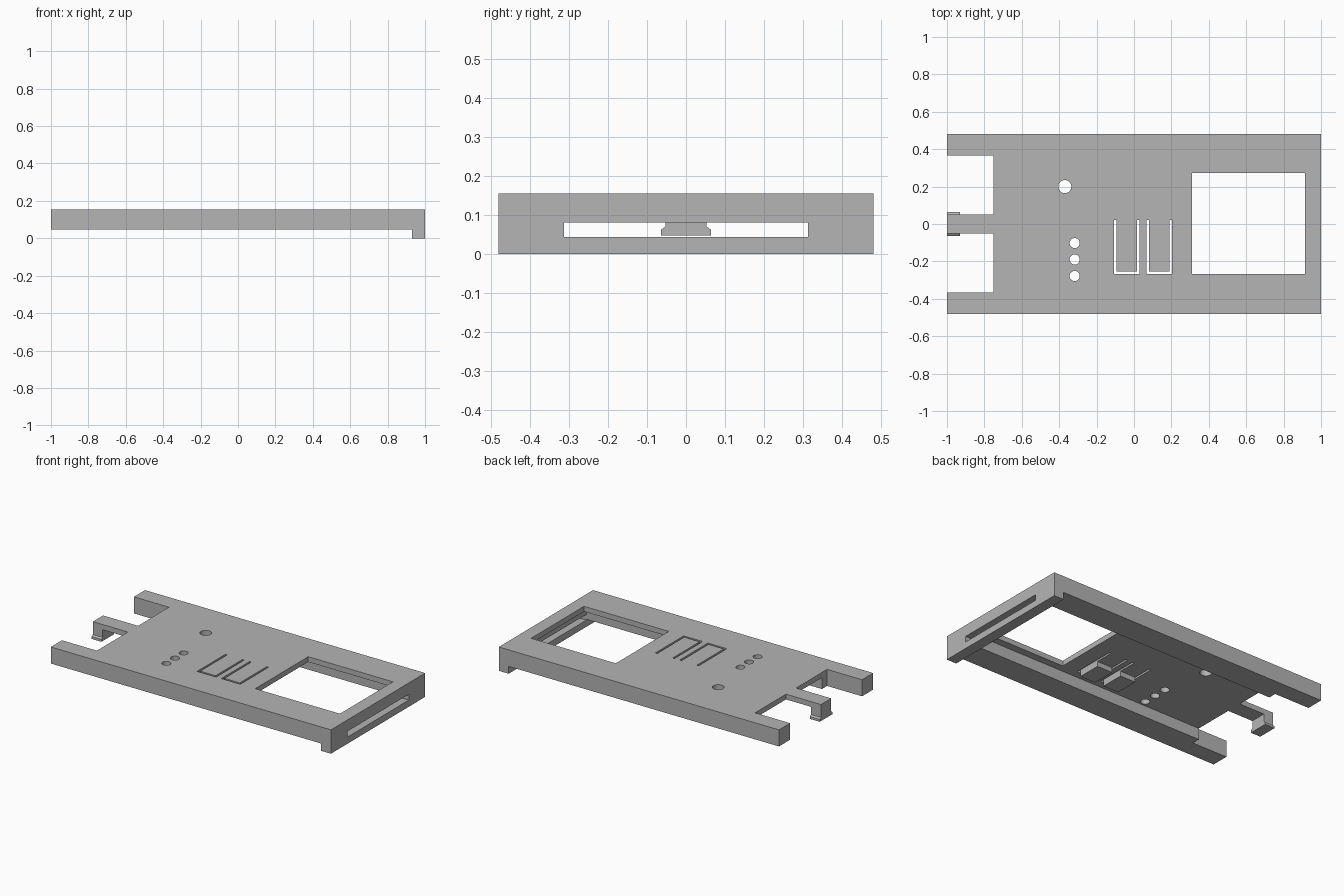
import bpy, bmesh, math
from mathutils import Matrix

cube = bpy.data.objects.get("Cube")
if cube:
    bpy.data.objects.remove(cube, do_unlink=True)

grey = bpy.data.materials.new("plain_grey")
grey.use_nodes = True
grey.diffuse_color = (0.46, 0.46, 0.46, 1)
grey.node_tree.nodes["Principled BSDF"].inputs["Base Color"].default_value = grey.diffuse_color

TOP, RIM, PLATE = 0.154, 0.047, 0.12   # top face, rail underside, plate underside


def prism(name, pts, lo, hi, along_x=False):
    """Extrude an outline along z, or a (y, z) outline along x."""
    bm = bmesh.new()
    place = (lambda a, b: (lo, a, b)) if along_x else (lambda a, b: (a, b, lo))
    face = bm.faces.new([bm.verts.new(place(*p)) for p in pts])
    top = bmesh.ops.extrude_face_region(bm, geom=[face])["geom"]
    shift = (hi - lo, 0, 0) if along_x else (0, 0, hi - lo)
    bmesh.ops.translate(bm, vec=shift, verts=[g for g in top if isinstance(g, bmesh.types.BMVert)])
    bmesh.ops.recalc_face_normals(bm, faces=bm.faces)
    mesh = bpy.data.meshes.new(name)
    bm.to_mesh(mesh)
    bm.free()
    mesh.materials.append(grey)
    obj = bpy.data.objects.new(name, mesh)
    bpy.context.scene.collection.objects.link(obj)
    return obj


def box(name, x0, x1, y0, y1, z0, z1):
    return prism(name, [(x0, y0), (x1, y0), (x1, y1), (x0, y1)], z0, z1)


def combine(target, tool, operation):
    mod = target.modifiers.new("combine", "BOOLEAN")
    mod.object, mod.operation, mod.solver = tool, operation, "EXACT"
    bpy.context.view_layer.update()
    result = target.evaluated_get(bpy.context.evaluated_depsgraph_get())
    mesh = bpy.data.meshes.new_from_object(result)
    target.modifiers.clear()
    target.data = mesh
    bpy.data.objects.remove(tool, do_unlink=True)


# Cover block with a deeper lip at one end
cover = box("cover", -1, 1, -0.48, 0.48, RIM, TOP)
combine(cover, box("end_lip", 0.93, 1, -0.48, 0.48, 0, TOP), "UNION")

cuts = [
    # Hollow underside, leaving side rails and the clip leg
    box("cavity", -0.93, 0.93, -0.315, 0.315, -0.2, PLATE),
    box("window", 0.31, 0.915, -0.267, 0.273, -0.2, 0.3),
    box("end_slot", 0.9, 1.1, -0.313, 0.313, 0.043, 0.08),
]
# Notches either side of the clip tongue
for side in (-1, 1):
    y0, y1 = sorted((side * 0.052, side * 0.367))
    cuts.append(box("notch", -1.1, -0.75, y0, y1, -0.2, 0.3))
# Round holes
for x, y, r in ((-0.37, 0.2, 0.035), (-0.317, -0.102, 0.027),
                (-0.317, -0.19, 0.027), (-0.317, -0.278, 0.027)):
    ring = [(x + r * math.cos(a * math.tau / 32), y + r * math.sin(a * math.tau / 32))
            for a in range(32)]
    cuts.append(prism("hole", ring, -0.2, 0.3))
# U-shaped slits around the two push tabs
w, top_y, low_y = 0.013, 0.022, -0.266
for x0, x1 in ((-0.106, 0.03), (0.067, 0.203)):
    u = [(x0, top_y), (x0, low_y), (x1, low_y), (x1, top_y),
         (x1 - w, top_y), (x1 - w, low_y + w), (x0 + w, low_y + w), (x0 + w, top_y)]
    cuts.append(prism("slit", u, -0.2, 0.3))
for tool in cuts:
    combine(cover, tool, "DIFFERENCE")

# Pads under the push tabs
for x0, x1 in ((-0.106, 0.03), (0.067, 0.203)):
    pad = box("pad", x0 + w, x1 - w, low_y + w, -0.1, 0.088, PLATE + 0.01)
    combine(cover, pad, "UNION")

# Clip barb at the foot of the tongue
barb = prism("barb", [(-0.064, RIM), (0.064, RIM), (0.064, 0.062), (0.05, 0.072),
                      (-0.05, 0.072), (-0.064, 0.062)], -1, -0.93, along_x=True)
combine(cover, barb, "UNION")
